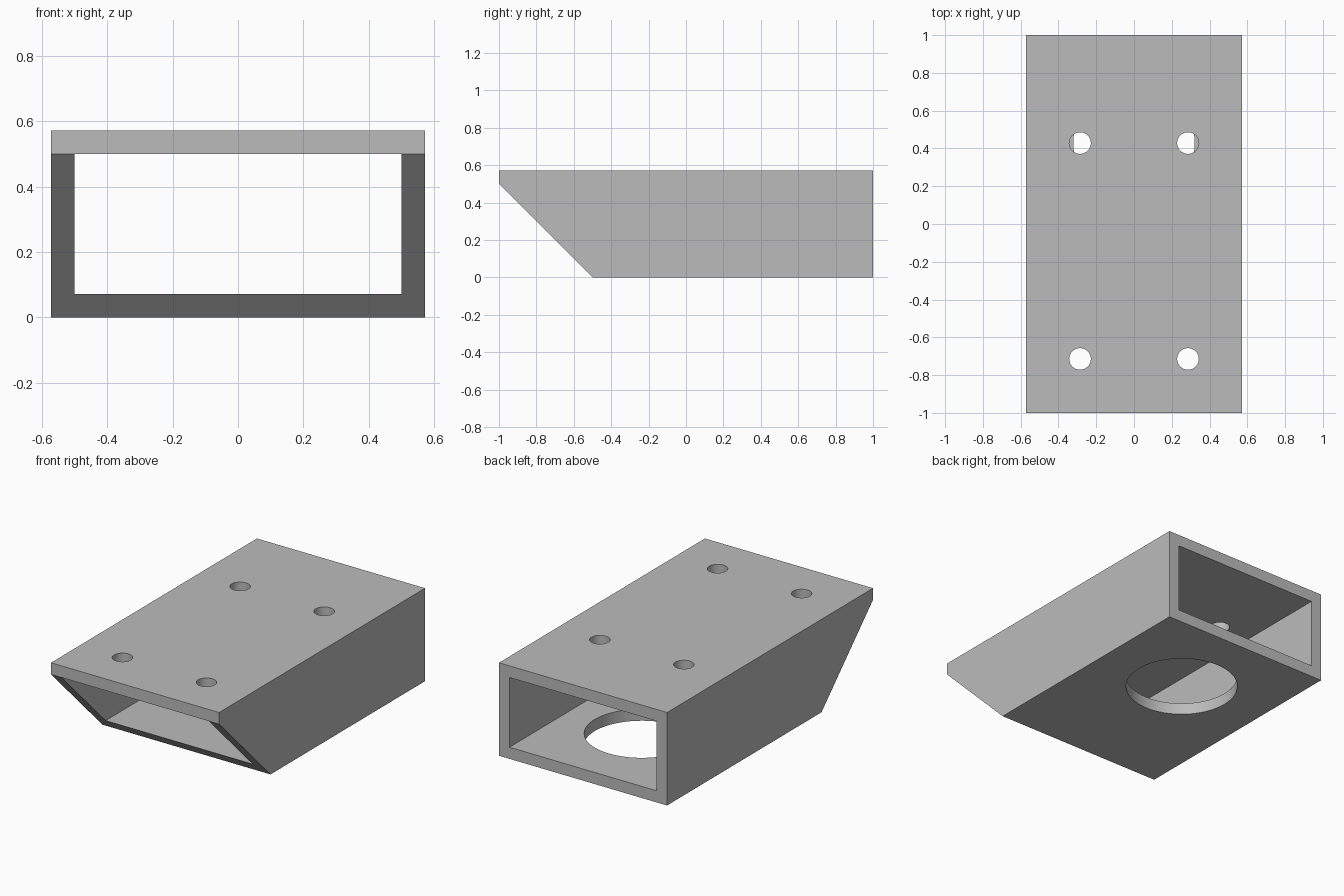
import bpy
import bmesh
import math

if "Cube" in bpy.data.objects:
    bpy.data.objects.remove(bpy.data.objects["Cube"], do_unlink=True)

UNIT = 1 / 14            # wall thickness
W, H = 8 * UNIT, 8 * UNIT
IN, ROOF = W - UNIT, H - UNIT

grey = bpy.data.materials.new("plain grey")
grey.use_nodes = True
colour = (0.5, 0.5, 0.5, 1)
grey.diffuse_color = colour
grey.node_tree.nodes["Principled BSDF"].inputs["Base Color"].default_value = colour

# Hollow rectangular duct, its front end cut back at 45 degrees below the roof
outer = [(-W, 0), (W, 0), (W, ROOF), (W, H), (-W, H), (-W, ROOF)]
inner = [(-IN, UNIT), (IN, UNIT), (IN, ROOF), (-IN, ROOF)]
bm = bmesh.new()


def ring(points, front):
    return [bm.verts.new((x, -1 + max(0, ROOF - z) if front else 1, z))
            for x, z in points]


ends = [(ring(outer, front), ring(inner, front)) for front in (True, False)]
for loop in (0, 1):
    a, b = ends[0][loop], ends[1][loop]
    for i in range(len(a)):
        j = (i + 1) % len(a)
        bm.faces.new((a[i], a[j], b[j], b[i]))

# End rims: floor, two walls and roof
for o, n in ends:
    bm.faces.new((o[0], o[1], n[1], n[0]))
    bm.faces.new((o[1], o[2], n[2], n[1]))
    bm.faces.new((o[5], o[0], n[0], n[3]))
    bm.faces.new((o[2], o[3], o[4], o[5], n[3], n[2]))
bmesh.ops.recalc_face_normals(bm, faces=bm.faces)
mesh = bpy.data.meshes.new("duct_body")
bm.to_mesh(mesh)
bm.free()
duct = bpy.data.objects.new("duct_body", mesh)
bpy.context.collection.objects.link(duct)
mesh.materials.append(grey)


def drill(name, radius, x, y, z):
    """Cut a round hole through one plate."""
    bpy.ops.mesh.primitive_cylinder_add(vertices=64, radius=radius, depth=3 * UNIT,
                                        location=(x, y, z))
    cutter = bpy.context.object
    cutter.name = name
    cutter.hide_render = True
    cutter.data.materials.append(grey)
    mod = duct.modifiers.new(name, 'BOOLEAN')
    mod.operation = 'DIFFERENCE'
    mod.solver = 'EXACT'
    mod.object = cutter
    bpy.context.view_layer.objects.active = duct
    bpy.ops.object.modifier_apply(modifier=name)
    bpy.data.objects.remove(cutter, do_unlink=True)


# Four screw holes in the roof and one large opening in the floor
for x in (-4 * UNIT, 4 * UNIT):
    for y in (-10 * UNIT, 6 * UNIT):
        drill("screw_hole", 0.8 * UNIT, x, y, H - UNIT / 2)
drill("floor_opening", 4.5 * UNIT, 0, 6 * UNIT, UNIT / 2)

bpy.ops.object.select_all(action='DESELECT')
duct.select_set(True)
bpy.context.view_layer.objects.active = duct
bpy.ops.object.shade_smooth_by_angle(angle=math.radians(30))
